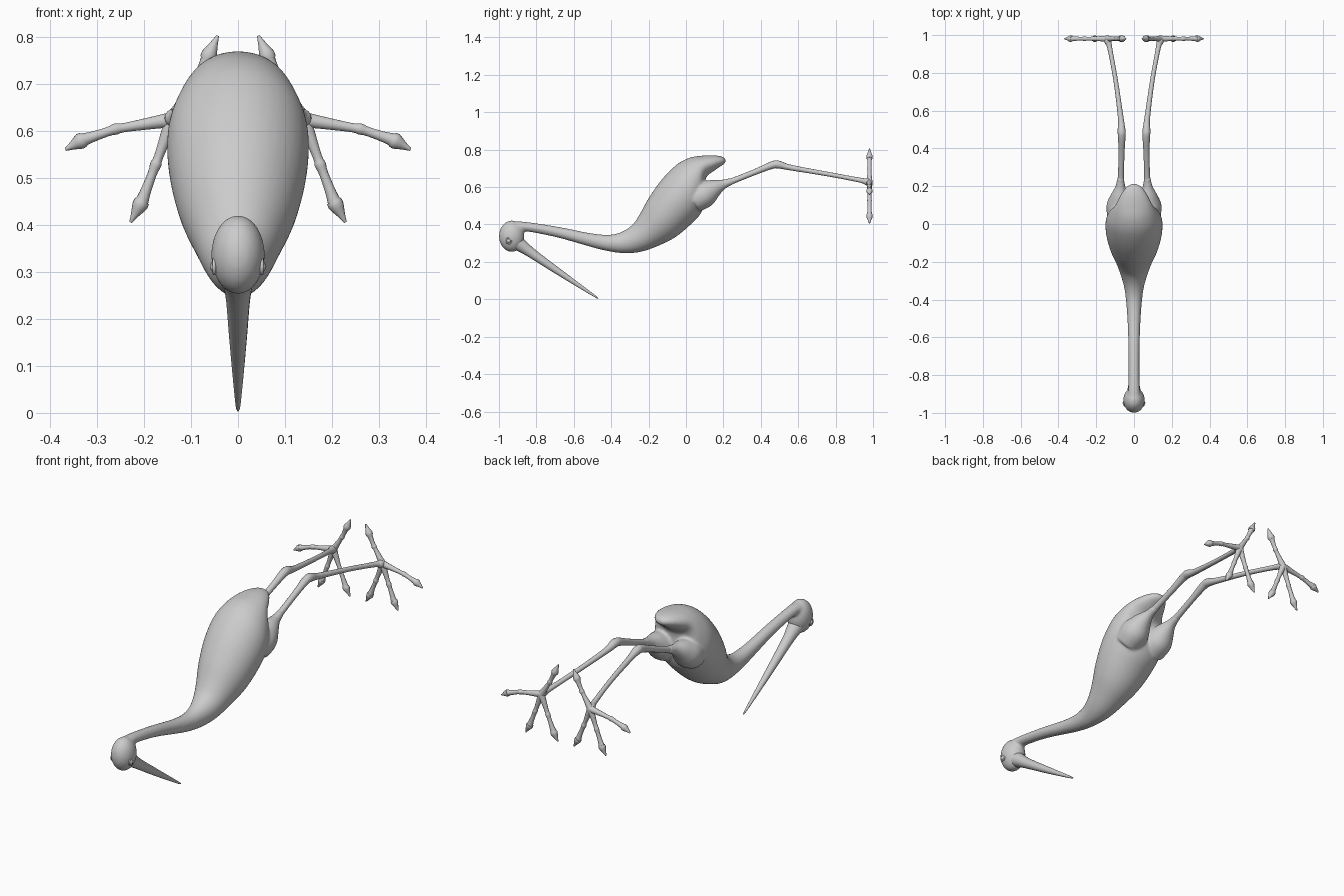
import bpy, bmesh, math
from mathutils import Vector, Matrix

if "Cube" in bpy.data.objects:
    bpy.data.objects.remove(bpy.data.objects["Cube"])


def smooth_path(rows, steps=4):
    """Catmull-Rom interpolation of rows of numbers."""
    out = []
    for i in range(len(rows) - 1):
        p = [rows[max(i - 1, 0)], rows[i], rows[i + 1], rows[min(i + 2, len(rows) - 1)]]
        for k in range(steps):
            t = k / steps
            out.append([b + 0.5 * t * (c - a + t * (2 * a - 5 * b + 4 * c - d + t * (3 * (b - c) + d - a)))
                        for a, b, c, d in zip(*p)])
    return out + [list(rows[-1])]


def loft(bm, rings, n):
    """Skin a list of (centre, u, v) ellipses and cap the ends."""
    loops = [[bm.verts.new(c + u * math.cos(2 * math.pi * k / n) + v * math.sin(2 * math.pi * k / n))
              for k in range(n)] for c, u, v in rings]
    for a, b in zip(loops, loops[1:]):
        for k in range(n):
            bm.faces.new((a[k], a[(k + 1) % n], b[(k + 1) % n], b[k]))
    bm.faces.new(loops[0][::-1])
    bm.faces.new(loops[-1])


def tube(bm, rows, n=14, steps=4):
    """Round tube through rows of (x, y, z, radius)."""
    rows = smooth_path(rows, steps)
    pts = [Vector(r[:3]) for r in rows]
    rings, side = [], None
    for i, p in enumerate(pts):
        d = (pts[min(i + 1, len(pts) - 1)] - pts[max(i - 1, 0)]).normalized()
        side = d.orthogonal() if side is None else side - d * side.dot(d)
        side.normalize()
        rings.append((p, side * rows[i][3], d.cross(side) * rows[i][3]))
    loft(bm, rings, n)


def ball(bm, centre, radii, seg=24):
    m = Matrix.Translation(centre) @ Matrix.Diagonal((*radii, 1))
    bmesh.ops.create_uvsphere(bm, u_segments=seg, v_segments=seg // 2, radius=1, matrix=m)


def finish(bm, name, mirror=False, angle=50):
    bmesh.ops.recalc_face_normals(bm, faces=bm.faces)
    me = bpy.data.meshes.new(name)
    bm.to_mesh(me)
    bm.free()
    ob = bpy.data.objects.new(name, me)
    bpy.context.collection.objects.link(ob)
    bpy.ops.object.select_all(action='DESELECT')
    ob.select_set(True)
    bpy.context.view_layer.objects.active = ob
    bpy.ops.object.shade_smooth_by_angle(angle=math.radians(angle))
    if mirror:
        ob.modifiers.new("mirror", 'MIRROR').use_mirror_merge = False
    return ob


# Body, neck and tail: top y/z, bottom y/z, half width
stations = [
    (-.93, .417, -.90, .355, .036), (-.85, .413, -.85, .362, .029), (-.68, .387, -.69, .331, .029),
    (-.515, .354, -.53, .286, .034), (-.41, .345, -.43, .260, .041), (-.34, .362, -.33, .246, .052),
    (-.285, .40, -.24, .254, .073), (-.25, .45, -.15, .285, .095), (-.20, .54, -.06, .33, .126),
    (-.13, .64, .02, .395, .147), (-.05, .72, .08, .46, .150), (.02, .757, .105, .54, .130),
    (.09, .768, .105, .645, .100), (.15, .770, .155, .690, .072), (.195, .762, .195, .717, .042),
    (.212, .748, .212, .732, .015)]
bm = bmesh.new()
loft(bm, [(Vector((0, (a + c) / 2, (b + d) / 2)), Vector((0, (a - c) / 2, (b - d) / 2)), Vector((w, 0, 0)))
          for a, b, c, d, w in smooth_path(stations)], 40)

# Head and thighs, fused into the body
ball(bm, (0, -.932, .337), (.057, .068, .084), 32)
for s in (1, -1):
    tube(bm, [(s * .072, .04, .53, .070), (s * .074, .10, .563, .072), (s * .074, .15, .593, .050),
              (s * .072, .20, .615, .026), (s * .070, .25, .633, .018)], 20)
body = finish(bm, "body")
rm = body.modifiers.new("fuse", 'REMESH')
rm.mode, rm.voxel_size, rm.use_smooth_shade = 'VOXEL', .007, True
sm = body.modifiers.new("soften", 'SMOOTH')
sm.factor, sm.iterations = .5, 6

# Beak
bm = bmesh.new()
tube(bm, [(0, -.925, .315, .046), (0, -.875, .283, .034), (0, -.82, .243, .026), (0, -.70, .160, .019),
          (0, -.57, .072, .011), (0, -.485, .015, .005), (0, -.468, .004, .001)], 20)
finish(bm, "beak")

# Eyes with a raised lid ring
bm = bmesh.new()
ball(bm, (.050, -.948, .312), (.010, .012, .012), 16)
tube(bm, [(.051, -.948 + .014 * math.cos(a * math.pi / 8), .312 + .015 * math.sin(a * math.pi / 8), .004)
          for a in range(17)], 8, 1)
finish(bm, "eyes", True)

# Legs with a bulging joint, flaring into the foot
bm = bmesh.new()
tube(bm, [(.071, .18, .608, .022), (.069, .26, .637, .016), (.066, .38, .685, .016), (.065, .46, .717, .020),
          (.066, .495, .720, .021), (.070, .56, .704, .015), (.097, .76, .669, .012), (.128, .93, .637, .013),
          (.137, .965, .629, .019), (.140, .985, .626, .016)])
finish(bm, "legs", True)

# Toes (base, joint, claw start, claw tip as x/z) with claws
toes = [((.26, .605), (.332, .581), (.368, .561)), ((.175, .53), (.206, .448), (.229, .406)),
        ((.092, .70), (.064, .758), (.043, .804)), ((.103, .53), (.070, .448), (.046, .406))]
toe_bm, claw_bm = bmesh.new(), bmesh.new()
for toe in toes:
    hub, mid, end, tip = [Vector((x, .981, z)) for x, z in ((.140, .625),) + toe]
    rows = [(hub, .017), (hub.lerp(mid, .3), .014), (hub.lerp(mid, .85), .010), (mid, .0125),
            (mid.lerp(end, .25), .010), (mid.lerp(end, .75), .012), (end, .015),
            (end.lerp(tip, .25), .013)]
    tube(toe_bm, [(*p, r) for p, r in rows], 12, 3)
    rows = [(end.lerp(tip, -.1), .016), (end.lerp(tip, .15), .017), (end.lerp(tip, .6), .009), (tip, .003)]
    tube(claw_bm, [(*p, r) for p, r in rows], 12, 3)
finish(toe_bm, "toes", True)
finish(claw_bm, "claws", True)
